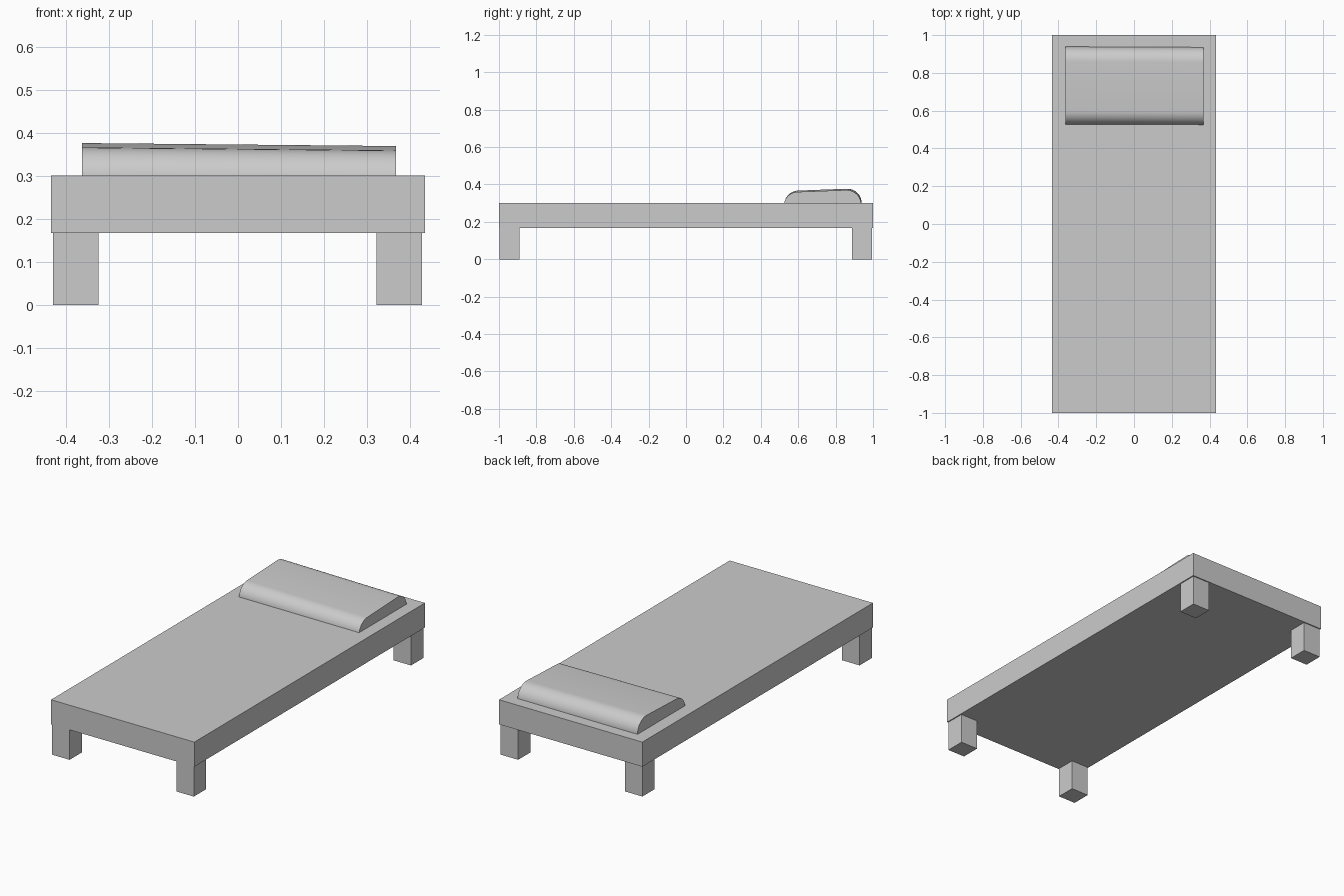
import bpy, bmesh, math
from mathutils import Vector

if "Cube" in bpy.data.objects:
    bpy.data.objects.remove(bpy.data.objects["Cube"])


def new_object(name, bm):
    bmesh.ops.recalc_face_normals(bm, faces=bm.faces)
    mesh = bpy.data.meshes.new(name)
    bm.to_mesh(mesh)
    bm.free()
    obj = bpy.data.objects.new(name, mesh)
    bpy.context.collection.objects.link(obj)
    return obj


def box(name, lo, hi):
    lo, hi = Vector(lo), Vector(hi)
    bm = bmesh.new()
    bmesh.ops.create_cube(bm, size=1)
    bmesh.ops.scale(bm, vec=hi - lo, verts=bm.verts)
    bmesh.ops.translate(bm, vec=(lo + hi) / 2, verts=bm.verts)
    return new_object(name, bm)


# Bed slab
box("mattress_base", (-0.435, -1, 0.167), (0.435, 1, 0.302))

# Four square legs
for side, x in (("left", -0.378), ("right", 0.376)):
    for end, y in (("front", -0.943), ("back", 0.941)):
        box(f"{end}_{side}_leg", (x - 0.053, y - 0.053, 0), (x + 0.053, y + 0.053, 0.168))


# Pillow: rounded cross-section, slightly lower at its right end
def arc(cy, cz, ry, rz, start, end, steps=10):
    angles = [math.radians(start + (end - start) * i / steps) for i in range(steps + 1)]
    return [(cy + ry * math.cos(a), cz + rz * math.sin(a)) for a in angles]


section = arc(0.600, 0.296, 0.074, 0.071, 180, 92)
section += arc(0.860, 0.302, 0.078, 0.075, 92, 0)
section += [(0.938, 0.295)]

bm = bmesh.new()
rings = []
for x, dy, drop in ((-0.363, 0.001, 0.0), (0.368, -0.002, 0.007)):
    rings.append([bm.verts.new((x, y + dy, z - drop)) for y, z in section])
for ring in rings:
    bm.faces.new(ring)
for i in range(len(section)):
    j = (i + 1) % len(section)
    bm.faces.new((rings[0][i], rings[0][j], rings[1][j], rings[1][i]))
pillow = new_object("pillow", bm)
bpy.context.view_layer.objects.active = pillow
pillow.select_set(True)
bpy.ops.object.shade_smooth_by_angle(angle=math.radians(30))
